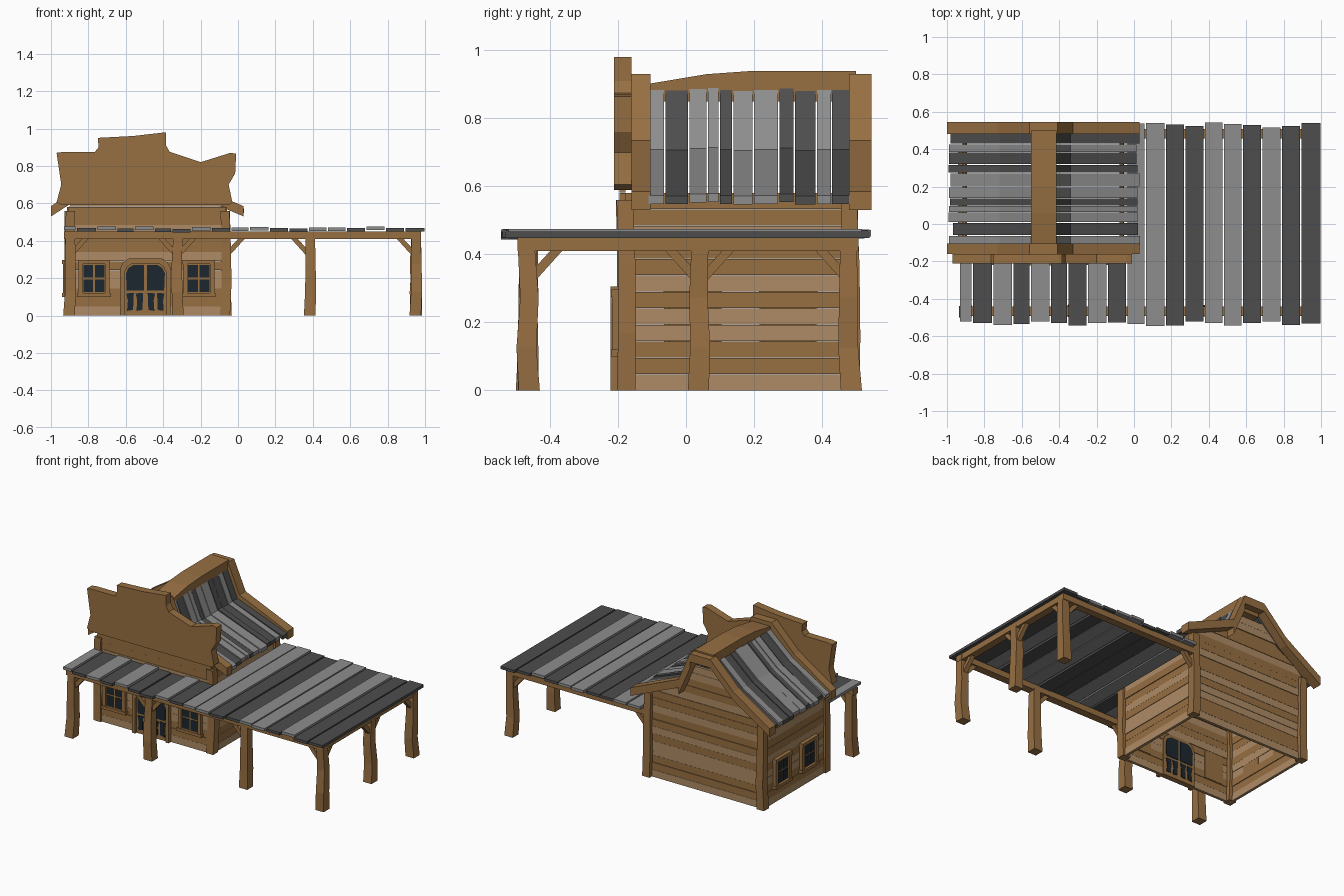
import bpy, bmesh, math, random
from mathutils import Vector

if "Cube" in bpy.data.objects:
    bpy.data.objects.remove(bpy.data.objects["Cube"])
random.seed(4)


def material(name, rgb):
    m = bpy.data.materials.new(name)
    m.diffuse_color = (*rgb, 1)
    m.use_nodes = True
    m.node_tree.nodes["Principled BSDF"].inputs["Base Color"].default_value = m.diffuse_color
    return m


BROWN = material("brown timber", (0.31, 0.16, 0.055))
PALE = material("pale timber", (0.42, 0.26, 0.13))
LIGHT = material("light grey plank", (0.27, 0.27, 0.27))
DARK = material("dark grey plank", (0.075, 0.075, 0.075))
GLASS = material("dark glass", (0.012, 0.02, 0.028))


def loft(name, rings, mat):
    """Closed solid through a list of equally long point rings."""
    bm = bmesh.new()
    vs = [[bm.verts.new(p) for p in r] for r in rings]
    n = len(vs[0])
    for a, b in zip(vs, vs[1:]):
        for i in range(n):
            bm.faces.new((a[i], a[(i + 1) % n], b[(i + 1) % n], b[i]))
    bm.faces.new(vs[0])
    bm.faces.new(vs[-1][::-1])
    bmesh.ops.recalc_face_normals(bm, faces=bm.faces)
    me = bpy.data.meshes.new(name)
    bm.to_mesh(me)
    bm.free()
    me.materials.append(mat)
    ob = bpy.data.objects.new(name, me)
    bpy.context.collection.objects.link(ob)
    return ob


def prism(name, pts, axis, a, b, mat):
    """Extrude an outline from a to b; axis y takes (x,z), x takes (y,z), z takes (x,y)."""
    place = {'x': lambda p, d: (d, p[0], p[1]),
             'y': lambda p, d: (p[0], d, p[1]),
             'z': lambda p, d: (p[0], p[1], d)}[axis]
    return loft(name, [[place(p, d) for p in pts] for d in (a, b)], mat)


def rect(u0, u1, v0, v1):
    return [(u0, v0), (u1, v0), (u1, v1), (u0, v1)]


def j(s):
    return random.uniform(-s, s)


def post(name, x, y, top, w=0.025, flare=0.006):
    """Slightly crooked square post."""
    rings = []
    for t in (0, 0.3, 0.65, 1):
        cx, cy = x + j(0.005), y + j(0.005)
        r = w + flare * (1 - t)
        rings.append([(cx + sx * r, cy + sy * r, t * top)
                      for sx, sy in ((-1, -1), (1, -1), (1, 1), (-1, 1))])
    loft(name, rings, BROWN)


# ---- roof outline (x, z), left eave to right eave
ROOF = [(-0.98, 0.575), (-0.72, 0.735), (-0.55, 0.885), (-0.415, 0.885), (-0.34, 0.71), (0.02, 0.575)]


def side_x(z, pts):
    """x on a roof slope at height z."""
    for (x0, z0), (x1, z1) in zip(pts, pts[1:]):
        if z0 <= z <= z1:
            return x0 + (x1 - x0) * (z - z0) / (z1 - z0)
    return pts[0][0]


def wall_span(z):
    z += 0.025
    return (max(-0.905, side_x(z, ROOF[:3])), min(-0.065, side_x(z, ROOF[:2:-1])))


# ---- horizontal wall boards; the two end walls rise into gables
STEP = 0.0485
PATTERN = [PALE, BROWN, BROWN, PALE, PALE, BROWN, PALE, BROWN, BROWN, PALE, BROWN, BROWN]
for wall, y in (("front", -0.185), ("back", 0.475)):
    for i in range(17):
        z0, z1 = i * STEP, (i + 1) * STEP - 0.001
        (l0, r0), (l1, r1) = wall_span(z0), wall_span(z1)
        d = j(0.003)
        prism(wall + "_wall_board", [(l0, z0), (r0, z0), (r1, z1), (l1, z1)], 'y',
              y - 0.009 + d, y + 0.009 + d, PATTERN[i % 12])
for wall, x in (("left", -0.905), ("right", -0.065)):
    for i in range(12):
        d = j(0.003)
        prism(wall + "_wall_board", rect(-0.18, 0.47, i * STEP, (i + 1) * STEP - 0.001), 'x',
              x - 0.009 + d, x + 0.009 + d, PATTERN[i])
for x in (-0.9, -0.065):
    for y in (-0.178, 0.482):
        post("corner_post", x, y, 0.56, 0.024, 0.003)

# ---- roof planks bent along each slope
CUTS = [-0.11, -0.06, 0.01, 0.065, 0.10, 0.14, 0.20, 0.275, 0.32, 0.385, 0.43, 0.49]
TONES = [LIGHT, DARK, LIGHT, LIGHT, DARK, LIGHT, LIGHT, DARK, DARK, LIGHT, DARK]
for side, line in (("left", ROOF[:3]), ("right", ROOF[:2:-1])):
    for y0, y1, tone in zip(CUTS, CUTS[1:], TONES):
        up, e = j(0.004), j(0.012)
        path = [(line[0][0] + e, line[0][1])] + line[1:]
        outline = [(x, z + up) for x, z in path] + [(x, z - 0.024 + up) for x, z in reversed(path)]
        ob = prism(side + "_roof_plank", outline, 'y', y0, y1 - 0.004, tone)

# ---- ridge cap, lower at the front
prism("ridge_cap", [(-0.12, 0.85), (0.5, 0.85), (0.5, 0.94), (0.2, 0.94), (0.06, 0.93), (-0.12, 0.9)],
      'x', -0.552, -0.415, BROWN)

# ---- barge boards following the roof at both ends
EDGE = [(-1.0, 0.585), (-0.73, 0.76), (-0.56, 0.93), (-0.41, 0.93), (-0.325, 0.735), (0.03, 0.585)]
for name, a, b in (("front_barge_board", -0.16, -0.105), ("back_barge_board", 0.48, 0.545)):
    for (xa, za), (xb, zb) in zip(EDGE, EDGE[1:]):
        drop = 0.055 if abs(zb - za) / (xb - xa) < 1.5 else 0.1
        prism(name, [(xa, za), (xb, zb), (xb, zb - drop), (xa, za - drop)], 'y', a, b, BROWN)

# ---- stepped false front
FACADE = [(-0.94, 0.59), (-0.97, 0.605), (-0.945, 0.70), (-0.97, 0.87), (-0.93, 0.875), (-0.765, 0.875),
          (-0.745, 0.90), (-0.75, 0.95), (-0.56, 0.96), (-0.385, 0.98), (-0.385, 0.91), (-0.365, 0.875),
          (-0.20, 0.82), (-0.04, 0.87), (-0.01, 0.865), (-0.015, 0.76), (-0.05, 0.70), (-0.03, 0.605),
          (-0.05, 0.59)]
prism("false_front", FACADE, 'y', -0.212, -0.16, BROWN)


# ---- four-pane windows on the front and left walls
def window(axis, c, d):
    prism("window_frame", rect(c - 0.07, c + 0.07, 0.10, 0.29), axis, d, d + 0.03, BROWN)
    for s in (-1, 1):
        prism("window_stile", rect(c + s * 0.072 - 0.012, c + s * 0.072 + 0.012, 0.105, 0.285),
              axis, d - 0.012, d + 0.02, BROWN)
        for z in (0.125, 0.203):
            u = c + s * 0.031
            prism("window_pane", rect(u - 0.026, u + 0.026, z, z + 0.068), axis, d - 0.003, d + 0.002, GLASS)
    for z, h, w in ((0.10, 0.02, 0.09), (0.275, 0.022, 0.086)):
        prism("window_rail", rect(c - w, c + w, z, z + h), axis, d - 0.016, d + 0.02, BROWN)


for x in (-0.77, -0.21):
    window('y', x, -0.204)
for y in (0.3, 0.02):
    window('x', y, -0.924)

# ---- arched double door with glass on both faces
CX = -0.495


def arch(r, top, z0, drop):
    return [(CX - r, z0), (CX + r, z0), (CX + r, top - drop), (CX + r * 0.88, top - drop * 0.4),
            (CX + r * 0.65, top), (CX - r * 0.65, top), (CX - r * 0.88, top - drop * 0.4), (CX - r, top - drop)]


prism("door_leaf", arch(0.12, 0.29, 0, 0.05), 'y', -0.206, -0.17, BROWN)
outer, inner = arch(0.135, 0.305, 0, 0.05), arch(0.112, 0.278, 0, 0.05)
for i in range(1, 8):
    k = (i + 1) % 8
    prism("door_surround", [outer[i], outer[k], inner[k], inner[i]], 'y', -0.222, -0.18, BROWN)
for ya in (-0.21, -0.172):
    for s in (-1, 1):
        pane = [(0.008, 0.135), (0.10, 0.135), (0.104, 0.225), (0.09, 0.255), (0.065, 0.27), (0.008, 0.27)]
        prism("door_pane", [(CX + s * u, z) for u, z in pane], 'y', ya, ya + 0.006, GLASS)
        for u in (0.012, 0.062):
            low = [(u + 0.004, 0.03), (u + 0.036, 0.025), (u + 0.032, 0.08), (u + 0.04, 0.118), (u, 0.122)]
            prism("door_low_pane", [(CX + s * p, z) for p, z in low], 'y', ya, ya + 0.006, GLASS)

# ---- porch posts, beams and braces
for x, y in ((-0.9, -0.465), (-0.325, -0.465), (0.385, -0.465), (0.95, -0.465), (0.95, 0.04), (0.95, 0.482)):
    post("porch_post", x, y, 0.42)
prism("front_beam", rect(-0.93, 0.978, 0.41, 0.449), 'y', -0.492, -0.44, BROWN)
prism("back_beam", rect(-0.06, 0.978, 0.41, 0.449), 'y', 0.457, 0.507, BROWN)
prism("side_beam", rect(-0.495, 0.505, 0.41, 0.449), 'x', 0.925, 0.975, BROWN)


def brace(axis, u, s, d):
    pts = [(0.015, 0.315), (0.015, 0.355), (0.07, 0.415), (0.105, 0.415)]
    prism("porch_brace", [(u + s * p, z) for p, z in pts], axis, d - 0.014, d + 0.014, BROWN)


for x, s in ((-0.9, 1), (-0.325, 1), (-0.325, -1), (0.385, -1), (0.95, -1)):
    brace('y', x, s, -0.465)
for x, s in ((-0.065, 1), (0.95, -1)):
    brace('y', x, s, 0.482)
for y, s in ((-0.465, 1), (0.04, 1), (0.04, -1), (0.482, -1)):
    brace('x', y, s, 0.95)


# ---- porch roof planks: short in front of the house, long beside it
def porch_planks(edges, tones, back):
    for x0, x1, t in zip(edges, edges[1:], tones):
        z = 0.447 + (0.008 if t == "L" else 0) + j(0.003)
        prism("porch_roof_plank", rect(x0, x1 - 0.008, -0.53 + j(0.015), back + (j(0.015) if back > 0 else 0)),
              'z', z, z + 0.018, LIGHT if t == "L" else DARK)


porch_planks([-0.93, -0.86, -0.75, -0.645, -0.55, -0.445, -0.35, -0.245, -0.14, -0.035],
             "LDLDLDDLD", -0.19)
porch_planks([-0.035, 0.065, 0.17, 0.275, 0.38, 0.48, 0.583, 0.687, 0.79, 0.895, 1.006],
             "LLDDLLDLDD", 0.53)
